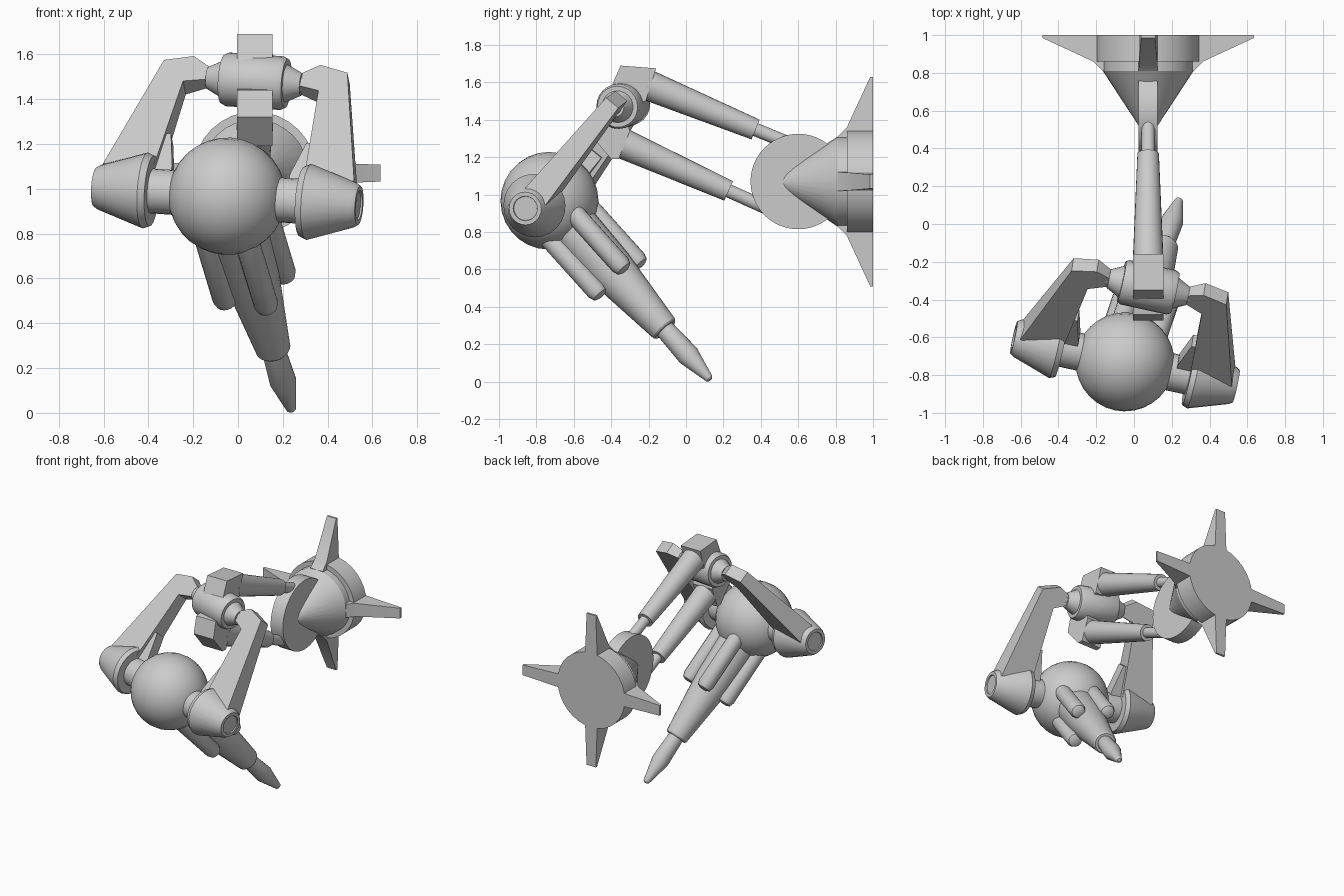
import bpy, bmesh, math
from mathutils import Vector, Matrix

cube = bpy.data.objects.get("Cube")
if cube:
    bpy.data.objects.remove(cube, do_unlink=True)


def finish(name, bm):
    bmesh.ops.recalc_face_normals(bm, faces=bm.faces)
    mesh = bpy.data.meshes.new(name)
    bm.to_mesh(mesh)
    bm.free()
    mesh.shade_smooth()
    mesh.set_sharp_from_angle(angle=math.radians(32))
    obj = bpy.data.objects.new(name, mesh)
    bpy.context.collection.objects.link(obj)
    return obj


def lathe(name, origin, axis, profile, sides=24):
    """Closed solid of revolution from (distance along axis, radius) pairs."""
    turn = Vector(axis).to_track_quat('Z', 'Y')
    bm = bmesh.new()
    rings = []
    for d, r in profile:
        rings.append([bm.verts.new(Vector(origin) + turn @ Vector(
            (r * math.cos(a), r * math.sin(a), d)))
            for a in (math.tau * i / sides for i in range(sides))])
    for low, high in zip(rings, rings[1:]):
        for i in range(sides):
            j = (i + 1) % sides
            bm.faces.new((low[i], low[j], high[j], high[i]))
    bm.faces.new(rings[0])
    bm.faces.new(rings[-1])
    return finish(name, bm)


def slab(name, points, origin, ax, ay, az, half):
    """Outline in the ax/ay plane, thickened along az by half(point)."""
    bm = bmesh.new()
    sides = [[bm.verts.new(origin + ax * p[0] + ay * p[1] + az * (sign * half(p)))
              for p in points] for sign in (-1, 1)]
    for ring in sides:
        bm.faces.new(ring)
    for i in range(len(points)):
        j = (i + 1) % len(points)
        bm.faces.new((sides[0][i], sides[0][j], sides[1][j], sides[1][i]))
    return finish(name, bm)


X, Y, Z = Vector((1, 0, 0)), Vector((0, 1, 0)), Vector((0, 0, 1))
MID = 0.075
mount = Vector((MID, 0, 1.07))

# Wall mount: drum, nose cone, hinge disc and four fins
lathe("mount_body", mount, Y, [(0.445, 0.001), (0.81, 0.24), (0.86, 0.24),
                               (0.86, 0.275), (1.0, 0.275)], 32)
lathe("hinge_disc", (MID - 0.05, 0.6, 1.07), X, [(0, 0.255), (0.1, 0.255)], 48)
fin = [(0.15, 0.81), (0.24, 0.81), (0.29, 0.86), (0.56, 0.985), (0.56, 1.0), (0.15, 1.0)]
for i in range(4):
    out = Matrix.Rotation(i * math.pi / 2, 3, 'Y') @ X
    slab(f"mount_fin_{i + 1}", fin, mount, out, Y, out.cross(Y),
         lambda p: 0.06 - 0.04 * p[0])

# Two parallel telescopic arms with their link blocks
arms = {"upper": ((-0.19, 1.58), (0.372, 1.348), 0.22),
        "lower": ((-0.33, 1.27), (0.228, 1.02), 0.24)}
for name, (a, b, extra) in arms.items():
    start, end = Vector((MID, *a)), Vector((MID, *b))
    length = (end - start).length
    lathe(f"{name}_arm", start, end - start,
          [(-0.02, 0.082), (length, 0.057), (length, 0.036), (length + extra, 0.036)])
blocks = {"upper": [(-0.35, 1.69), (-0.16, 1.675), (-0.215, 1.5), (-0.35, 1.46), (-0.41, 1.55)],
          "lower": [(-0.3, 1.34), (-0.36, 1.19), (-0.4, 1.19), (-0.51, 1.32),
                    (-0.48, 1.44), (-0.34, 1.46)]}
for name, outline in blocks.items():
    slab(f"{name}_link_block", outline, X * MID, Y, Z, X, lambda p: 0.08)

# Yoke frame: side axis, up axis and facing axis
ball = Vector((-0.048, -0.73, 0.967))
joint = Vector((MID, -0.335, 1.48))
side = Vector((1, -0.22, -0.07)).normalized()
up = joint - ball
up = (up - side * up.dot(side)).normalized()
face = side.cross(up)

# Swivel joint at the top of the yoke
half = [(0.125, 0.12), (0.145, 0.11), (0.145, 0.085), (0.215, 0.05), (0.215, 0.036), (0.29, 0.036)]
lathe("swivel_joint", joint, side, [(-d, r) for d, r in reversed(half)] + half)

# Central ball
bm = bmesh.new()
bmesh.ops.create_uvsphere(bm, u_segments=28, v_segments=16, radius=0.262)
bm.transform(Matrix.Translation(ball) @ side.to_track_quat('Z', 'Y').to_matrix().to_4x4())
finish("ball", bm)

# Mirrored yoke sides: hub, arm and inner bracket
hub = [(0.2, 0.1), (0.345, 0.1), (0.345, 0.158), (0.375, 0.17), (0.585, 0.1),
       (0.604, 0.088), (0.604, 0.066), (0.596, 0.064)]
yoke = [(0.205, 0.63), (0.205, 0.695), (0.29, 0.745), (0.42, 0.71), (0.575, 0.08),
        (0.345, 0.08), (0.31, 0.595)]
bracket = [(0.27, 0.06), (0.27, 0.12), (0.31, 0.3), (0.37, 0.3), (0.37, 0.06)]
for label, out in (("left", side), ("right", -side)):
    lathe(f"{label}_hub", ball, out, hub)
    slab(f"{label}_yoke_arm", yoke, ball, out, up, face,
         lambda p: 0.03 if p[0] < 0.25 else 0.075 - 0.045 * p[1])
    slab(f"{label}_bracket", bracket, ball, out, up, face, lambda p: 0.04)

# Barrel with pointed tip
aim = (Vector((0.24, 0.13, 0.01)) - ball)
reach = aim.length
aim.normalize()
lathe("barrel", ball, aim, [(0.1, 0.14), (0.5, 0.125), (0.94, 0.078), (0.95, 0.07),
                            (0.95, 0.053), (1.14, 0.06), (reach - 0.01, 0.022), (reach, 0.012)])

# Four pods around the barrel
first = Vector((0.88, 0.1, 0.43))
first = (first - aim * first.dot(aim)).normalized()
for i in range(4):
    offset = Matrix.Rotation(i * math.pi / 2, 3, aim) @ first
    lathe(f"pod_{i + 1}", ball + offset * 0.145, aim,
          [(0.13, 0.03), (0.16, 0.055), (0.55, 0.055), (0.58, 0.045), (0.59, 0.025)], 16)
